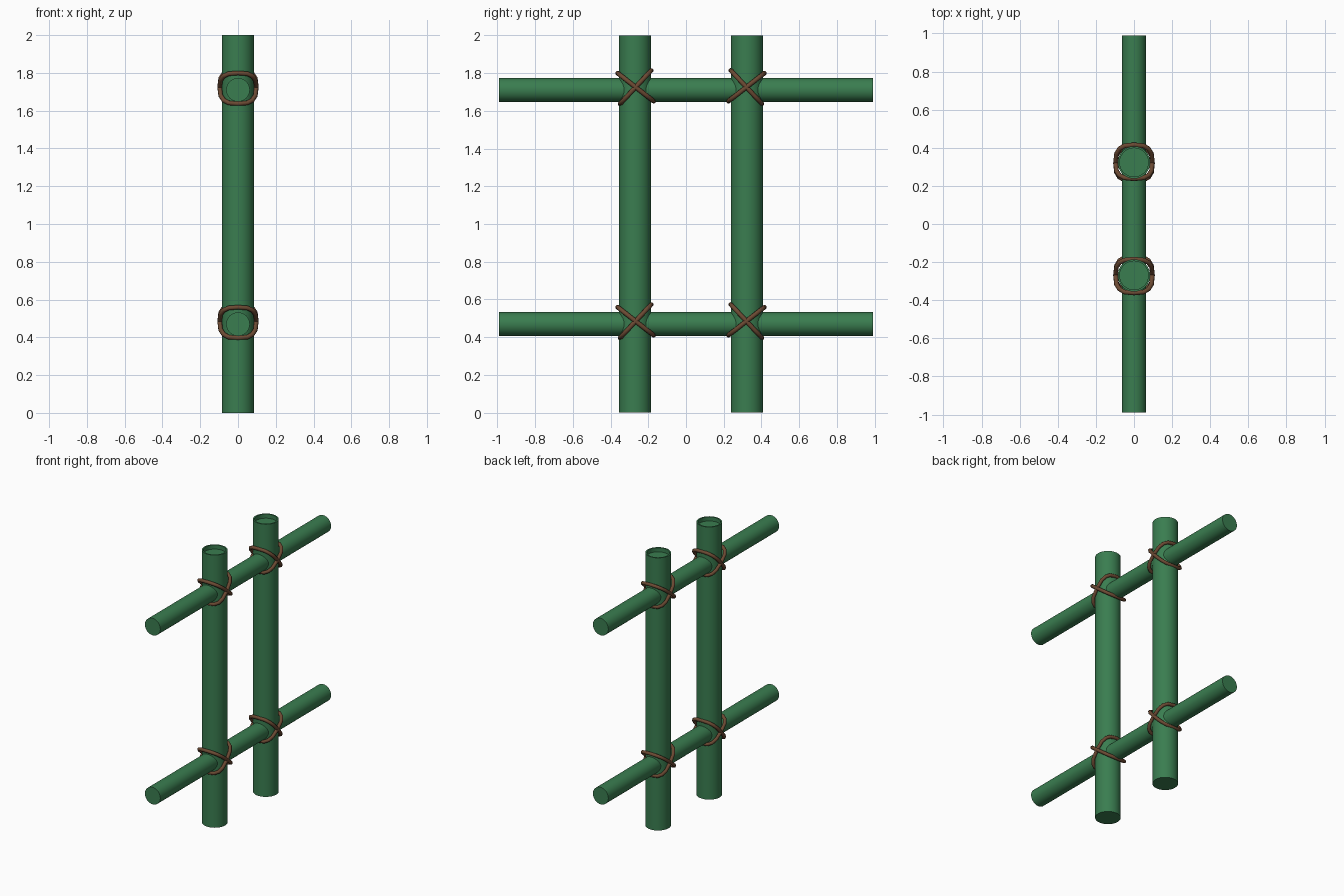
import bpy, bmesh, math
from mathutils import Matrix, Vector

if "Cube" in bpy.data.objects:
    bpy.data.objects.remove(bpy.data.objects["Cube"])


def material(name, rgb):
    m = bpy.data.materials.new(name)
    m.diffuse_color = (*rgb, 1)
    m.use_nodes = True
    m.node_tree.nodes["Principled BSDF"].inputs["Base Color"].default_value = m.diffuse_color
    return m


GREEN = material("bamboo green", (0.042, 0.205, 0.08))
BROWN = material("rope brown", (0.15, 0.068, 0.033))


def pole(name, radius, length, centre, axis='Z', hollow=0.0):
    """Smooth capped cylinder, optionally with a shallow recess in its upper end."""
    bm = bmesh.new()
    bmesh.ops.create_cone(bm, cap_ends=True, segments=40, radius1=radius,
                          radius2=radius, depth=length)
    if hollow:
        top = max(bm.faces, key=lambda f: f.calc_center_median().z)
        bmesh.ops.inset_region(bm, faces=[top], thickness=0.01)
        inner = bmesh.ops.extrude_discrete_faces(bm, faces=[top])['faces'][0]
        bmesh.ops.translate(bm, verts=inner.verts, vec=(0, 0, -hollow))
    if axis == 'Y':
        bm.transform(Matrix.Rotation(math.pi / 2, 4, 'X'))
    for f in bm.faces:
        f.smooth = len(f.verts) == 4
    for e in bm.edges:
        if len(e.link_faces) == 2 and e.calc_face_angle() > math.radians(40):
            e.smooth = False
    me = bpy.data.meshes.new(name)
    bm.to_mesh(me)
    bm.free()
    me.materials.append(GREEN)
    ob = bpy.data.objects.new(name, me)
    ob.location = centre
    bpy.context.collection.objects.link(ob)


def rope_loop(name, centre, angle, half_x=0.097, half_len=0.121):
    """Closed rounded-square rope loop in the plane of x and a tilted y-z direction."""
    cu = bpy.data.curves.new(name, 'CURVE')
    cu.dimensions = '3D'
    cu.bevel_depth = 0.0125
    cu.bevel_resolution = 2
    sp = cu.splines.new('POLY')
    n = 16
    sp.points.add(n - 1)
    along = Vector((0, math.cos(angle), math.sin(angle)))
    for i, p in enumerate(sp.points):
        t = 2 * math.pi * i / n
        c, s = math.cos(t), math.sin(t)
        x = math.copysign(abs(c) ** 0.7, c) * half_x
        d = math.copysign(abs(s) ** 0.7, s) * half_len
        p.co = (*(Vector((x, 0, 0)) + along * d), 1)
    sp.use_cyclic_u = True
    sp.use_smooth = True
    cu.materials.append(BROWN)
    ob = bpy.data.objects.new(name, cu)
    ob.location = centre
    bpy.context.collection.objects.link(ob)


POSTS = {"left": (-0.27, 1), "right": (0.323, -1)}   # y position, lashing mirror sign
RAILS = {"lower": 0.47, "upper": 1.71}

# Upright posts with recessed tops
for side, (y, _) in POSTS.items():
    pole(f"{side}_post", 0.085, 2.0, (0, y, 1.0), hollow=0.03)

# Horizontal rails and crossed lashings at each joint
for level, z in RAILS.items():
    pole(f"{level}_rail", 0.0625, 1.98, (0, 0, z), axis='Y')
    for side, (y, sign) in POSTS.items():
        for k, deg in enumerate((-38, 47)):
            rope_loop(f"{level}_{side}_lashing_{k + 1}",
                      (0, y + 0.003 * sign, z + 0.015), math.radians(deg) * sign)
